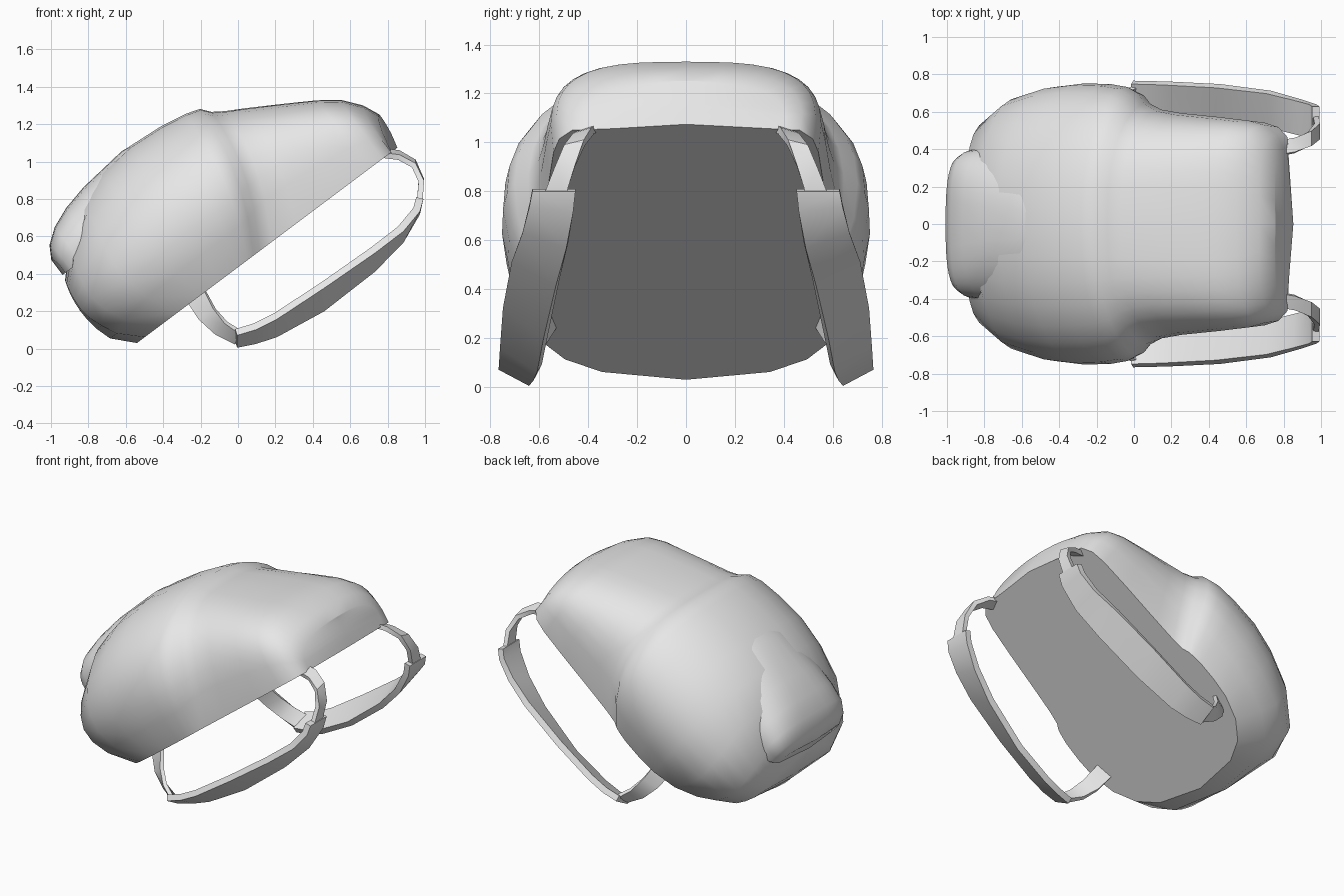
import bpy, bmesh, math
from mathutils import Vector

if "Cube" in bpy.data.objects:
    bpy.data.objects.remove(bpy.data.objects["Cube"])

# Single fabric colour
fabric = bpy.data.materials.new("light grey fabric")
fabric.use_nodes = True
GREY = (0.8, 0.8, 0.8, 1)
fabric.diffuse_color = GREY
fabric.node_tree.nodes["Principled BSDF"].inputs["Base Color"].default_value = GREY


def to_world(u, y, n):
    """u runs up the sloping back panel, n points away from it."""
    return Vector((-0.54 + 0.8 * u - 0.6 * n, y, 0.03 + 0.6 * u + 0.8 * n))


def finish(name, bm, angle):
    bmesh.ops.recalc_face_normals(bm, faces=bm.faces)
    mesh = bpy.data.meshes.new(name)
    bm.to_mesh(mesh)
    bm.free()
    mesh.materials.append(fabric)
    obj = bpy.data.objects.new(name, mesh)
    bpy.context.collection.objects.link(obj)
    bpy.ops.object.select_all(action='DESELECT')
    obj.select_set(True)
    bpy.context.view_layer.objects.active = obj
    bpy.ops.object.shade_smooth_by_angle(angle=math.radians(angle))
    return obj


def skin(bm, rings):
    for a, b in zip(rings, rings[1:]):
        for i in range(len(a)):
            j = (i + 1) % len(a)
            bm.faces.new((a[i], a[j], b[j], b[i]))


def padded_loft(name, stations, base=0.0, segs=20):
    """Domed sections: (u, height, half width, power, pinch, swell, bow, lean)."""
    bm = bmesh.new()

    def place(station, y, f):
        u, h, w, power, pinch, bulge, bow, lean = station
        n = base + h * f
        # Rounded lower end swells out above the back panel edge
        swell = y * y * (0.45 - 0.4 * min(1, n / 0.3))
        swell -= 0.14 * math.sqrt(max(0, math.sin(math.pi * min(1, n / 0.62))))
        u += bulge * swell - bow * y * y - lean * (1 - f) ** 2
        return bm.verts.new(to_world(u, y, n))

    rings, heights = [], []
    for st in stations:
        w, power, pinch = st[2:5]
        ring, fs = [], []
        for i in range(segs + 1):
            t = math.pi * i / segs
            f = abs(math.sin(t)) ** (2 / power) if 0 < i < segs else 0.0
            c = math.cos(t)
            y = math.copysign(abs(c) ** (2 / power), c) * w * (1 - pinch * (1 - f) ** 2)
            ring.append(place(st, 0 if i == segs // 2 else y, f))
            fs.append(f)
        ring.append(place(st, 0, 0))  # middle of the flat underside
        rings.append(ring)
        heights.append(fs)
    skin(bm, rings)

    # Close both ends with strips that bulge along the centre line
    half = segs // 2
    for k in (0, -1):
        ring = rings[k]
        mid = [ring[-1]] + [place(stations[k], 0, heights[k][i]) for i in range(1, half)]
        mid.append(ring[half])
        for i in range(half):
            for a, b in ((ring[i], ring[i + 1]), (ring[segs - i], ring[segs - i - 1])):
                bm.faces.new(list(dict.fromkeys((a, b, mid[i + 1], mid[i]))))
    obj = finish(name, bm, 62)
    # Keep the underside flat with a crisp rim
    for face in obj.data.polygons:
        if face.normal.dot(Vector((0.6, 0, -0.8))) > 0.99:
            face.use_smooth = False
    return obj


# Bag body: rounded bottom with side pockets, a seam, then the narrower top
padded_loft("bag_body", [
    (0.00, 0.50, 0.45, 2.4, 0.24, 1, 0, 0), (0.05, 0.66, 0.65, 2.4, 0.24, 0.8, 0, 0),
    (0.20, 0.79, 0.78, 2.35, 0.24, 0.4, 0, 0), (0.40, 0.845, 0.85, 2.3, 0.24, 0.1, 0, 0),
    (0.60, 0.865, 0.875, 2.3, 0.25, 0, 0, 0.05), (0.80, 0.85, 0.87, 2.3, 0.25, 0, 0, 0.12),
    (0.94, 0.825, 0.845, 2.35, 0.24, 0, 0, 0.2), (1.02, 0.80, 0.79, 2.45, 0.20, 0, 0, 0.24),
    (1.06, 0.75, 0.70, 2.7, 0.13, 0, 0, 0.24), (1.12, 0.71, 0.64, 2.95, 0.07, 0, 0, 0.22),
    (1.22, 0.655, 0.612, 3.1, 0.05, 0, 0, 0.16), (1.40, 0.55, 0.59, 3.2, 0.05, 0, 0, 0.05),
    (1.55, 0.46, 0.57, 3.3, 0.05, 0, 0, 0), (1.652, 0.386, 0.545, 3.3, 0.05, 0, 0.04, 0),
    (1.73, 0.29, 0.49, 3.1, 0.05, 0, 0.14, 0),
    (1.77, 0.20, 0.42, 3.0, 0.05, 0, 0.25, 0.03)])

# Raised pocket down the middle of the outer face
padded_loft("front_pocket", [
    (-0.10, 0.10, 0.31, 3.4, 0, 0, -0.2, 0), (-0.06, 0.17, 0.365, 3.4, 0, 0, -0.1, 0),
    (0.02, 0.23, 0.395, 3.2, 0, 0, 0, 0), (0.13, 0.275, 0.41, 2.8, 0, 0, 0, 0),
    (0.27, 0.308, 0.42, 2.5, 0, 0, 0, 0), (0.55, 0.34, 0.40, 2.3, 0, 0, 0, 0),
    (0.80, 0.31, 0.32, 2.3, 0, 0, 0, 0), (0.95, 0.26, 0.25, 2.3, 0, 0, 0, 0)], base=0.53)


def strap(name, stations, thickness, mirror):
    """Sweep a flat band; each station is a centre and a half-width vector."""
    mids = [Vector(c) for c, s in stations]
    bm = bmesh.new()
    rings = []
    for k, (c, s) in enumerate(stations):
        s = Vector(s)
        along = mids[min(k + 1, len(mids) - 1)] - mids[max(k - 1, 0)]
        t = along.cross(s).normalized() * thickness / 2
        corners = [mids[k] + s + t, mids[k] - s + t, mids[k] - s - t, mids[k] + s - t]
        rings.append([bm.verts.new((p.x, p.y * mirror, p.z)) for p in corners])
    skin(bm, rings)
    bm.faces.new(rings[0])
    bm.faces.new(rings[-1])
    return finish(name, bm, 35)


# Carrying straps, one set on each side
for side, m in (("left", 1), ("right", -1)):
    strap(f"{side}_top_strap", [
        ((0.78, 0.405, 1.045), (0, 0.037, -0.012)), ((0.86, 0.42, 1.035), (0, 0.038, -0.012)),
        ((0.94, 0.455, 0.99), (0, 0.04, -0.01)), ((0.98, 0.495, 0.90), (0, 0.042, -0.005)),
        ((0.972, 0.535, 0.79), (0, 0.045, 0))], 0.03, m)
    strap(f"{side}_shoulder_strap", [
        ((0.972, 0.54, 0.805), (0, 0.088, 0)), ((0.955, 0.55, 0.735), (0, 0.09, 0.008)),
        ((0.87, 0.575, 0.61), (0, 0.09, 0.03)), ((0.72, 0.615, 0.475), (0, 0.09, 0.05)),
        ((0.45, 0.655, 0.275), (0, 0.083, 0.062)), ((0.20, 0.675, 0.125), (0, 0.076, 0.048)),
        ((0.09, 0.685, 0.08), (0, 0.07, 0.038)), ((-0.01, 0.695, 0.055), (0, 0.062, 0.033))],
        0.04, m)
    strap(f"{side}_lower_strap", [
        ((0.0, 0.69, 0.06), (0.01, 0.045, 0.03)), ((-0.09, 0.665, 0.11), (0.025, 0.035, 0.03)),
        ((-0.165, 0.62, 0.185), (0.038, 0.025, 0.03)),
        ((-0.225, 0.55, 0.285), (0.045, 0.015, 0.032))], 0.025, m)
